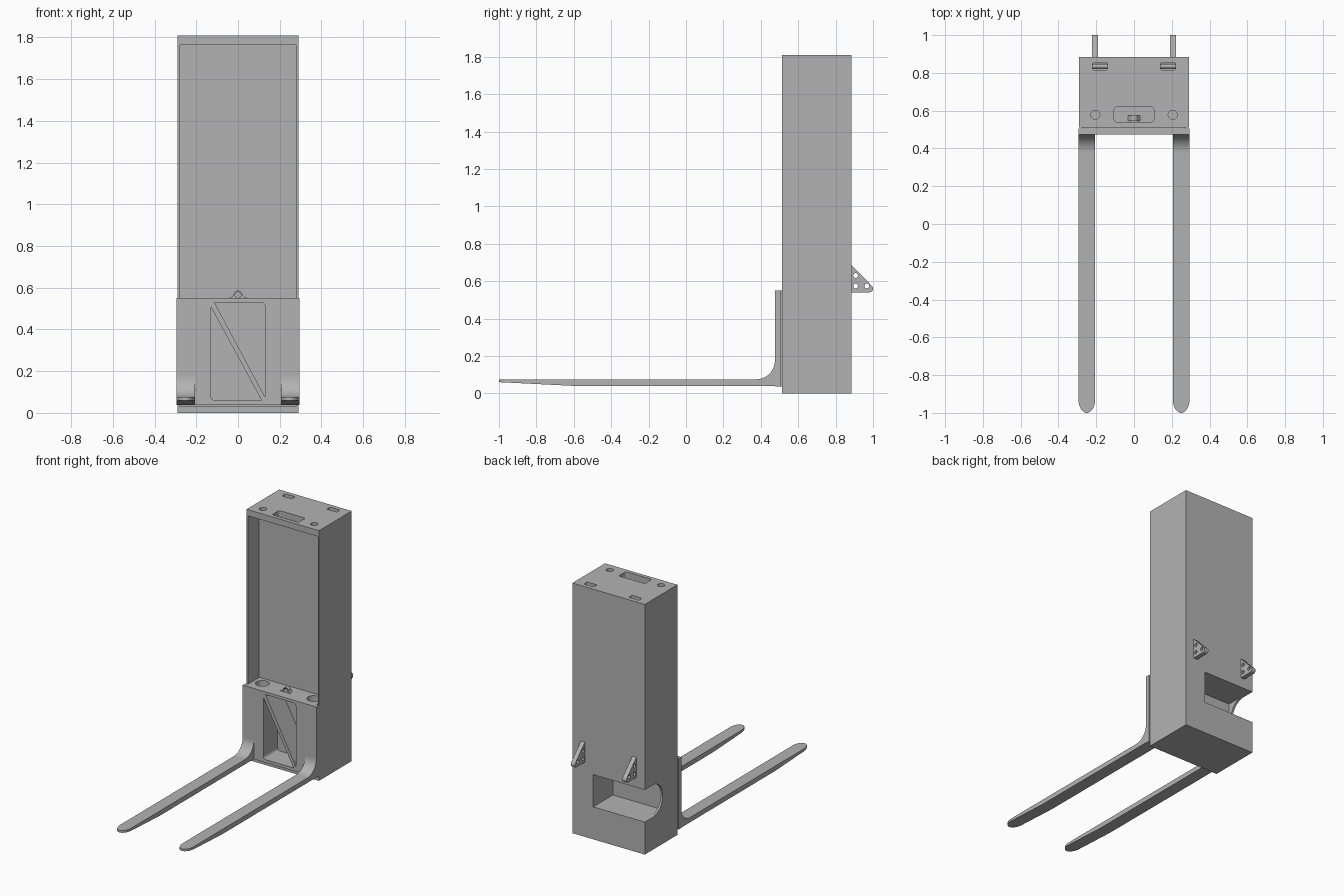
import bpy, bmesh, math
from math import sin, cos, radians

if "Cube" in bpy.data.objects:
    bpy.data.objects.remove(bpy.data.objects["Cube"])

grey = bpy.data.materials.new("plain_grey")
grey.use_nodes = True
GREY = (0.45, 0.45, 0.45, 1)
grey.diffuse_color = GREY
grey.node_tree.nodes["Principled BSDF"].inputs["Base Color"].default_value = GREY


def arc(cx, cy, rx, a, b, ry=None, n=10):
    """Points along an elliptical arc, angles in degrees."""
    ry = rx if ry is None else ry
    return [(cx + rx * cos(radians(a + (b - a) * i / n)),
             cy + ry * sin(radians(a + (b - a) * i / n))) for i in range(n + 1)]


def circle(cx, cy, r, n=32):
    return arc(cx, cy, r, 0, 360, n=n)[:-1]


def rounded(x0, x1, y0, y1, r):
    return (arc(x1 - r, y1 - r, r, 0, 90, n=6) + arc(x0 + r, y1 - r, r, 90, 180, n=6)
            + arc(x0 + r, y0 + r, r, 180, 270, n=6) + arc(x1 - r, y0 + r, r, 270, 360, n=6))


def rect(x0, x1, y0, y1):
    return [(x0, y0), (x1, y0), (x1, y1), (x0, y1)]


def prism(name, pts, axis, a, b):
    """Extrude a flat outline along one axis from a to b."""
    place = {"X": lambda u, v, w: (w, u, v),
             "Y": lambda u, v, w: (u, w, v),
             "Z": lambda u, v, w: (u, v, w)}[axis]
    bm = bmesh.new()
    rings = [[bm.verts.new(place(u, v, w)) for u, v in pts] for w in (a, b)]
    for ring in rings:
        bm.faces.new(ring)
    n = len(pts)
    for i in range(n):
        j = (i + 1) % n
        bm.faces.new((rings[0][i], rings[0][j], rings[1][j], rings[1][i]))
    bmesh.ops.recalc_face_normals(bm, faces=bm.faces)
    mesh = bpy.data.meshes.new(name)
    bm.to_mesh(mesh)
    bm.free()
    mesh.materials.append(grey)
    ob = bpy.data.objects.new(name, mesh)
    bpy.context.collection.objects.link(ob)
    return ob


def combine(target, tool, operation="DIFFERENCE"):
    """Apply a boolean and remove the tool."""
    mod = target.modifiers.new("cut", "BOOLEAN")
    mod.operation, mod.solver, mod.object = operation, "EXACT", tool
    tool.hide_render = True
    bpy.context.view_layer.objects.active = target
    bpy.ops.object.modifier_apply(modifier=mod.name)
    bpy.data.objects.remove(tool)


def cut(target, pts, axis, a, b):
    combine(target, prism("cutter", pts, axis, a, b))


# Mast housing with the front recess
mast = prism("mast_housing", rect(-0.29, 0.29, 0.512, 0.885), "Z", 0, 1.81)
cut(mast, rounded(-0.28, 0.28, 0.03, 1.765, 0.008), "Y", 0.45, 0.64)

# Openings in the top plate
cut(mast, rounded(-0.105, 0.105, 0.54, 0.62, 0.015), "Z", 1.7, 1.9)
for s in (-1, 1):
    cut(mast, circle(s * 0.205, 0.578, 0.024), "Z", 1.7, 1.9)
    cut(mast, rounded(s * 0.18 - 0.04, s * 0.18 + 0.04, 0.816, 0.854, 0.008), "Z", 1.76, 1.9)

# Rear storage pocket and its round opening in the side wall
cut(mast, rect(-0.275, 0.123, 0.235, 0.468), "Y", 0.66, 0.95)
cut(mast, [(0.95, 0.468)] + arc(0.797, 0.3515, 0.1165, 90, 270, n=32) + [(0.95, 0.235)],
    "X", -0.35, -0.27)

# Lifting bars in the rear top slots
for side, s in (("left", 1), ("right", -1)):
    prism(side + "_lifting_bar", circle(0.835, 1.785, 0.012, 16), "X",
          s * 0.18 - 0.041, s * 0.18 + 0.041)

# Lift carriage: wide front plate with a narrower block behind it
half = [(0.295, 0.475), (0.295, 0.505), (0.275, 0.505), (0.275, 0.638)]
carriage = prism("lift_carriage", half + [(-x, y) for x, y in reversed(half)], "Z", 0.038, 0.55)

# Two triangular windows that leave a diagonal brace
cut(carriage, [(-0.113, 0.53)] + arc(0.11, 0.51, 0.02, 90, 0, n=6) + [(0.13, 0.075)],
    "Y", 0.4, 0.7)
cut(carriage, [(0.113, 0.06)] + arc(-0.11, 0.08, 0.02, 270, 180, n=6) + [(-0.13, 0.508)],
    "Y", 0.4, 0.7)
for s in (-1, 1):
    cut(carriage, circle(s * 0.205, 0.572, 0.045), "Z", 0.35, 0.7)

# Lifting eye on the carriage
eye = prism("lifting_eye",
            [(-0.055, 0.545), (0.055, 0.545), (0.055, 0.55), (0.032, 0.554)]
            + arc(0, 0.565, 0.021, 0, 180, n=16) + [(-0.032, 0.554), (-0.055, 0.55)],
            "Y", 0.545, 0.575)
cut(eye, circle(0, 0.565, 0.014, 20), "Y", 0.5, 0.6)

smooth = [mast, carriage, eye]
for side, s in (("left", 1), ("right", -1)):
    # Fork: tapered side profile trimmed by a rounded plan outline
    fork = prism(side + "_fork",
                 [(-1, 0.06), (-0.6, 0.04), (0.48, 0.04), (0.48, 0.17)]
                 + arc(0.375, 0.175, 0.1, 0, -90, n=14) + [(-1, 0.075)],
                 "X", s * 0.25 - 0.06, s * 0.25 + 0.06)
    plan = prism("plan", [(s * 0.25 + 0.0448, 0.6)]
                 + arc(s * 0.25, -0.925, 0.0448, 0, -180, ry=0.075, n=24)
                 + [(s * 0.25 - 0.0448, 0.6)], "Z", 0, 0.4)
    combine(fork, plan, "INTERSECT")

    # Rear hanging bracket with three holes
    bracket = prism(side + "_rear_bracket",
                    [(0.88, 0.54)] + arc(0.98, 0.56, 0.02, -90, 45) + [(0.88, 0.69)],
                    "X", s * 0.206 - 0.016, s * 0.206 + 0.016)
    for y, z in ((0.907, 0.63), (0.907, 0.574), (0.967, 0.574)):
        cut(bracket, circle(y, z, 0.013, 20), "X", s * 0.206 - 0.05, s * 0.206 + 0.05)
    smooth += [fork, bracket, bpy.data.objects[side + "_lifting_bar"]]

# Smooth the rounded surfaces and keep edges sharp
bpy.ops.object.select_all(action="DESELECT")
for ob in smooth:
    ob.select_set(True)
bpy.context.view_layer.objects.active = mast
bpy.ops.object.shade_smooth_by_angle(angle=radians(30))
